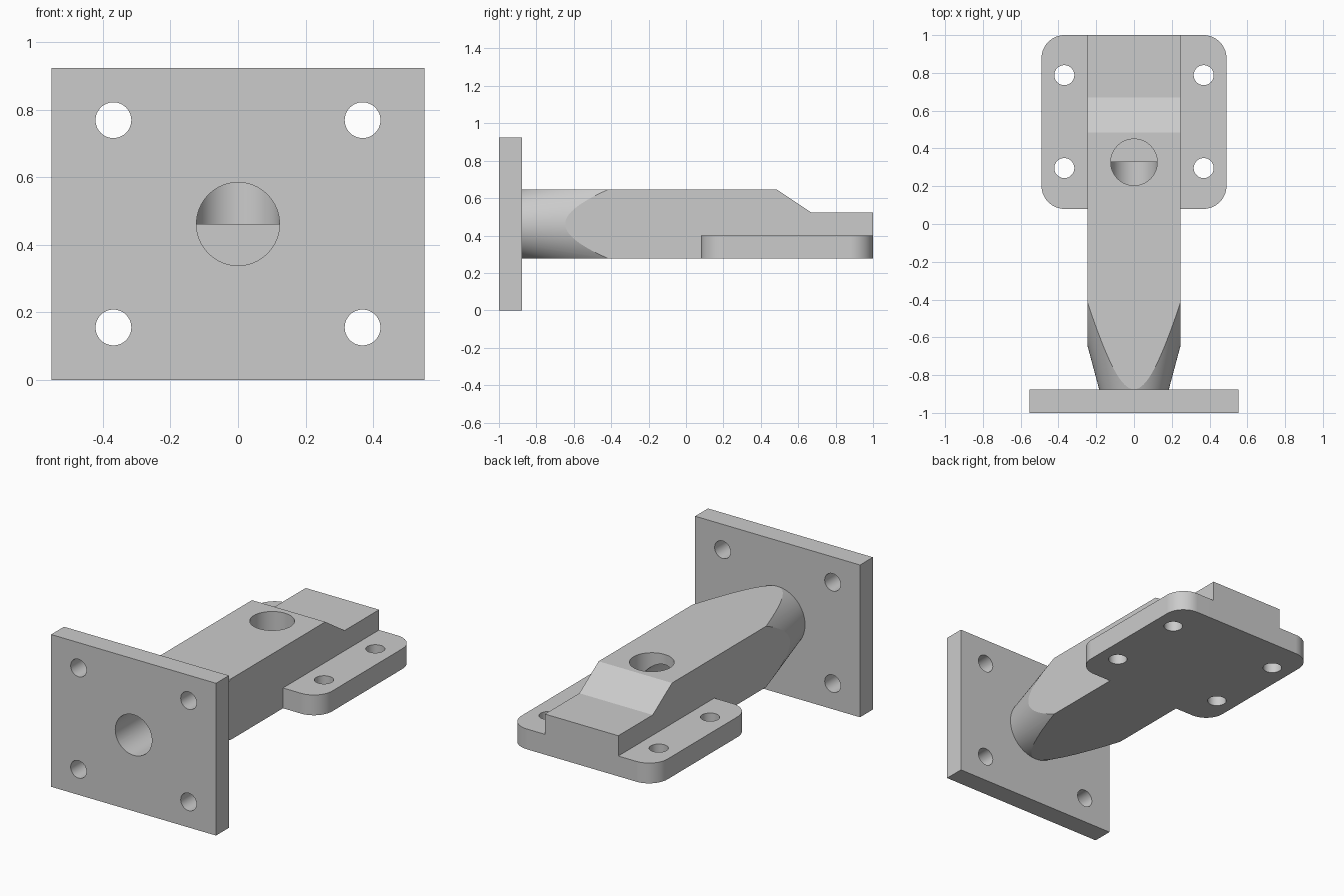
import bpy, bmesh
from math import radians
from mathutils import Matrix, Vector

cube = bpy.data.objects.get("Cube")
if cube:
    bpy.data.objects.remove(cube, do_unlink=True)

grey = bpy.data.materials.new("plain grey")
grey.use_nodes = True
COLOUR = (0.6, 0.6, 0.6, 1)
grey.diffuse_color = COLOUR
grey.node_tree.nodes["Principled BSDF"].inputs["Base Color"].default_value = COLOUR

AXIS_Z = 0.4615      # height of the horizontal bore
PLATE_BACK = -0.877  # where the arm meets the end plate
BORE = 0.123
BOLT = 0.053


def finish(name, bm):
    bmesh.ops.recalc_face_normals(bm, faces=bm.faces)
    mesh = bpy.data.meshes.new(name)
    bm.to_mesh(mesh)
    bm.free()
    mesh.materials.append(grey)
    obj = bpy.data.objects.new(name, mesh)
    bpy.context.collection.objects.link(obj)
    return obj


def box(name, lo, hi, corner=0):
    """Box between two corners, with optional rounded upright edges."""
    lo, hi = Vector(lo), Vector(hi)
    bm = bmesh.new()
    bmesh.ops.create_cube(bm, size=1, matrix=Matrix.Translation((lo + hi) / 2)
                          @ Matrix.Diagonal((hi - lo).to_4d()))
    if corner:
        upright = [e for e in bm.edges
                   if abs(e.verts[0].co.z - e.verts[1].co.z) > 0.01]
        bmesh.ops.bevel(bm, geom=upright, offset=corner, segments=14,
                        profile=0.5, affect='EDGES')
    return finish(name, bm)


def cylinder(name, start, length, r1, r2=None, along_y=False, sides=64):
    """Cylinder or cone running from start along +z or +y."""
    turn = Matrix.Rotation(radians(-90 if along_y else 0), 4, 'X')
    bm = bmesh.new()
    bmesh.ops.create_cone(bm, cap_ends=True, segments=sides, radius1=r1,
                          radius2=r1 if r2 is None else r2, depth=length,
                          matrix=Matrix.Translation(start) @ turn
                          @ Matrix.Translation((0, 0, length / 2)))
    return finish(name, bm)


def combine(obj, tool, operation):
    """Apply a boolean and discard the tool."""
    mod = obj.modifiers.new("combine", 'BOOLEAN')
    mod.operation, mod.object, mod.solver = operation, tool, 'EXACT'
    graph = bpy.context.evaluated_depsgraph_get()
    mesh = bpy.data.meshes.new_from_object(obj.evaluated_get(graph))
    obj.modifiers.clear()
    obj.data = mesh
    bpy.data.objects.remove(tool, do_unlink=True)


def front_bore():
    return cylinder("front_bore", (0, -1.2, AXIS_Z), 1.527, BORE, along_y=True)


# End plate with four bolt holes and the central bore
plate = box("end_plate", (-0.553, -1, 0), (0.553, PLATE_BACK, 0.923))
for x in (-0.369, 0.369):
    for z in (0.155, 0.769):
        combine(plate, cylinder("bolt", (x, -1.2, z), 0.6, BOLT, along_y=True, sides=48),
                'DIFFERENCE')
combine(plate, front_bore(), 'DIFFERENCE')

# Arm: stepped side profile extruded across x
profile = [(PLATE_BACK, 0.277), (1, 0.277), (1, 0.523),
           (0.67, 0.523), (0.485, 0.646), (PLATE_BACK, 0.646)]
bm = bmesh.new()
side = bm.faces.new([bm.verts.new((-0.246, y, z)) for y, z in profile])
swept = bmesh.ops.extrude_face_region(bm, geom=[side])["geom"]
bmesh.ops.translate(bm, vec=(0.492, 0, 0),
                    verts=[v for v in swept if isinstance(v, bmesh.types.BMVert)])
arm = finish("support_arm", bm)

# Conical neck where the arm meets the plate
slope = 0.268
combine(arm, cylinder("neck_cone", (0, -1, AXIS_Z), 2.2, 0.184 - 0.123 * slope,
                      0.184 + 2.077 * slope, along_y=True, sides=96), 'INTERSECT')

# Foot flange with rounded corners and bolt holes
foot = box("foot", (-0.49, 0.08, 0.277), (0.49, 1, 0.4), corner=0.123)
for x in (-0.369, 0.369):
    for y in (0.296, 0.788):
        combine(foot, cylinder("bolt", (x, y, 0), 0.6, BOLT, sides=48), 'DIFFERENCE')
combine(arm, foot, 'UNION')

# Elbow bore: in from the front, out through the top
combine(arm, front_bore(), 'DIFFERENCE')
combine(arm, cylinder("top_bore", (0, 0.327, AXIS_Z), 0.5, BORE), 'DIFFERENCE')

# Smooth round surfaces, crisp edges
for obj in (plate, arm):
    bpy.ops.object.select_all(action='DESELECT')
    obj.select_set(True)
    bpy.context.view_layer.objects.active = obj
    bpy.ops.object.shade_smooth_by_angle(angle=radians(11))
    weighted = obj.modifiers.new("even shading", 'WEIGHTED_NORMAL')
    weighted.keep_sharp = True
